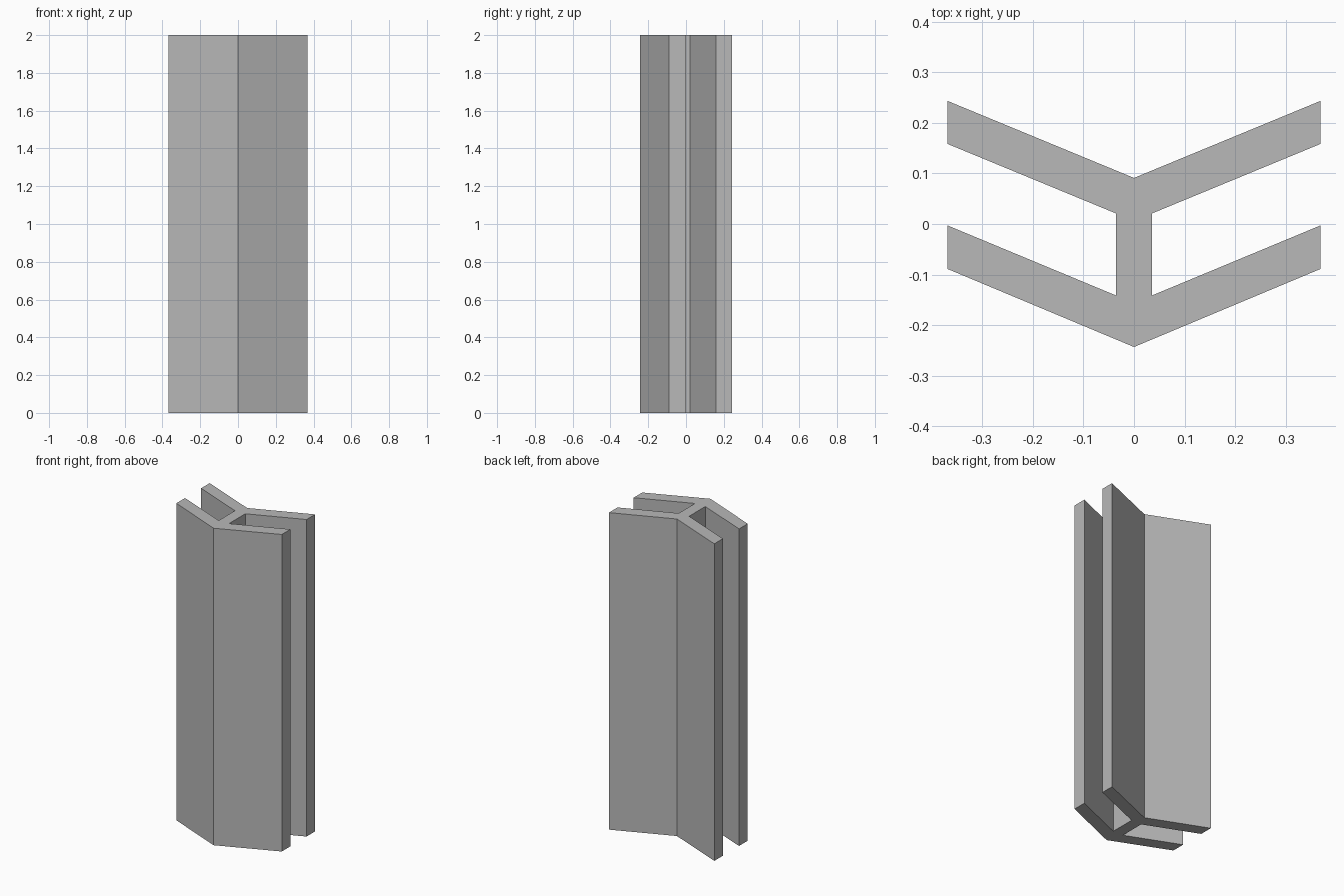
import bpy
import bmesh

cube = bpy.data.objects.get("Cube")
if cube:
    bpy.data.objects.remove(cube, do_unlink=True)

HEIGHT = 2.0

# Plain grey finish
grey = bpy.data.materials.new("plain_grey")
grey.use_nodes = True
colour = (0.48, 0.48, 0.48, 1.0)
grey.diffuse_color = colour
grey.node_tree.nodes["Principled BSDF"].inputs["Base Color"].default_value = colour

# Right half of the cross-section: two swept flanges joined by a web
half = [(0, -0.243), (0.368, -0.089), (0.368, -0.003), (0.036, -0.141),
        (0.036, 0.021), (0.368, 0.158), (0.368, 0.243), (0, 0.091)]
# Mirror the points that are off the centre line to close the outline
outline = half + [(-x, y) for x, y in reversed(half) if x > 0]

# Extrude the outline to full height
bm = bmesh.new()
base = bm.faces.new([bm.verts.new((x, y, 0)) for x, y in outline])
result = bmesh.ops.extrude_face_region(bm, geom=[base], use_keep_orig=True)
top = [v for v in result["geom"] if isinstance(v, bmesh.types.BMVert)]
bmesh.ops.translate(bm, verts=top, vec=(0, 0, HEIGHT))
bmesh.ops.recalc_face_normals(bm, faces=bm.faces[:])

mesh = bpy.data.meshes.new("double_chevron_column")
bm.to_mesh(mesh)
bm.free()
mesh.materials.append(grey)
column = bpy.data.objects.new("double_chevron_column", mesh)
bpy.context.collection.objects.link(column)
